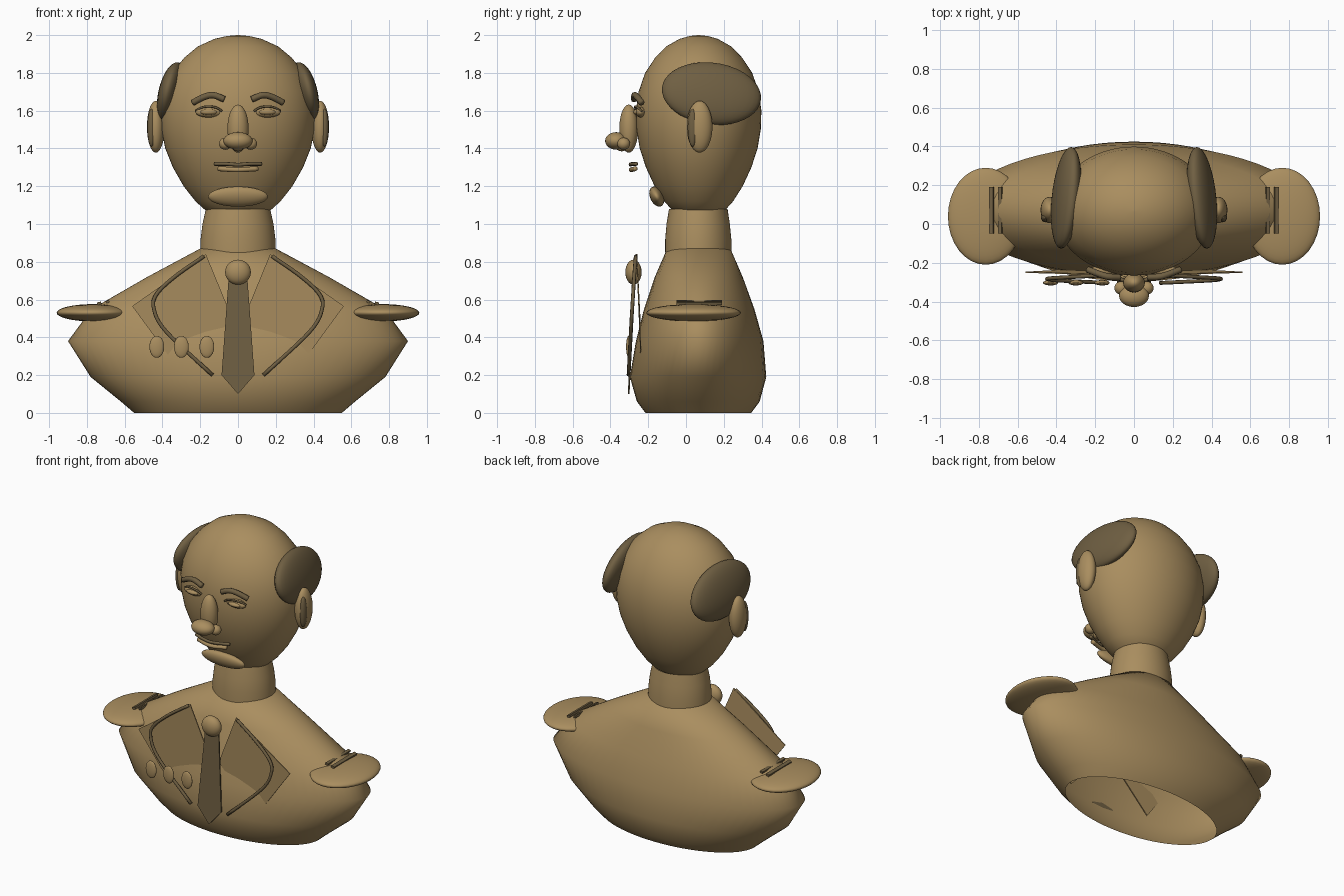
import bpy, bmesh, math
from mathutils import Matrix, Vector, Euler

if "Cube" in bpy.data.objects:
    bpy.data.objects.remove(bpy.data.objects["Cube"])


def material(name, rgb):
    m = bpy.data.materials.new(name)
    m.diffuse_color = (*rgb, 1)
    m.use_nodes = True
    m.node_tree.nodes["Principled BSDF"].inputs["Base Color"].default_value = m.diffuse_color
    return m


BRONZE = material("bronze", (0.40, 0.27, 0.115))
DARK = material("dark_bronze", (0.16, 0.115, 0.055))


def finish(name, bm, mat, smooth=True):
    bmesh.ops.recalc_face_normals(bm, faces=bm.faces)
    me = bpy.data.meshes.new(name)
    bm.to_mesh(me)
    bm.free()
    me.materials.append(mat)
    ob = bpy.data.objects.new(name, me)
    bpy.context.collection.objects.link(ob)
    for p in me.polygons:
        p.use_smooth = smooth
    return ob


def blob(name, loc, half, mat=BRONZE, rot=(0, 0, 0)):
    bm = bmesh.new()
    bmesh.ops.create_uvsphere(bm, u_segments=32, v_segments=20, radius=1)
    rotation = Euler([math.radians(a) for a in rot]).to_matrix().to_4x4()
    bm.transform(Matrix.Translation(loc) @ rotation @ Matrix.Diagonal((*half, 1)))
    return finish(name, bm, mat)


def loft(name, rings, mat=BRONZE, cap_bottom=False, cap_top=False, n=64):
    """Stack of ellipses: (z, half width, front y, back y)."""
    bm = bmesh.new()
    loops = []
    for z, w, front, back in rings:
        c, d = (front + back) / 2, (back - front) / 2
        loops.append([bm.verts.new((w * math.cos(2 * math.pi * i / n),
                                    c + d * math.sin(2 * math.pi * i / n), z)) for i in range(n)])
    for a, b in zip(loops, loops[1:]):
        for i in range(n):
            j = (i + 1) % n
            bm.faces.new((a[i], a[j], b[j], b[i]))
    if cap_bottom:
        bm.faces.new(loops[0])
    if cap_top:
        bm.faces.new(loops[-1])
    return finish(name, bm, mat)


def tube(name, pts, r, mat=DARK, steps=6, sides=8, flat=1.0):
    """Round rod along a smooth path through pts."""
    p = [Vector(q) for q in pts]
    p = [2 * p[0] - p[1]] + p + [2 * p[-1] - p[-2]]
    path = []
    for a, b, c, d in zip(p, p[1:], p[2:], p[3:]):
        for s in range(steps):
            t = s / steps
            path.append(0.5 * (2 * b + (c - a) * t + (2 * a - 5 * b + 4 * c - d) * t * t
                               + (3 * b - a - 3 * c + d) * t ** 3))
    path.append(p[-2])
    bm = bmesh.new()
    loops = []
    for i, q in enumerate(path):
        tan = (path[min(i + 1, len(path) - 1)] - path[max(i - 1, 0)]).normalized()
        u = tan.cross(Vector((0, 1, 0))).normalized()
        v = tan.cross(u)
        loops.append([bm.verts.new(q + u * r * math.cos(2 * math.pi * k / sides)
                                   + v * r * flat * math.sin(2 * math.pi * k / sides))
                      for k in range(sides)])
    for a, b in zip(loops, loops[1:]):
        for k in range(sides):
            j = (k + 1) % sides
            bm.faces.new((a[k], a[j], b[j], b[k]))
    bm.faces.new(loops[0])
    bm.faces.new(loops[-1])
    return finish(name, bm, mat)


def plate(name, pts, mat, thick=0.006):
    bm = bmesh.new()
    face = bm.faces.new([bm.verts.new(p) for p in pts])
    new = bmesh.ops.extrude_face_region(bm, geom=[face])["geom"]
    bmesh.ops.translate(bm, vec=(0, thick, 0),
                        verts=[g for g in new if isinstance(g, bmesh.types.BMVert)])
    return finish(name, bm, mat, False)


def box(name, loc, size, mat, tilt=0):
    bm = bmesh.new()
    bmesh.ops.create_cube(bm, size=1)
    bm.transform(Matrix.Translation(loc) @ Matrix.Rotation(tilt, 4, 'Y')
                 @ Matrix.Diagonal((*size, 1)))
    return finish(name, bm, mat, False)


# torso (open underneath), neck and egg-shaped head
loft("torso", [(0, .55, -.215, .345), (.06, .62, -.26, .39), (.19, .78, -.297, .425),
               (.38, .90, -.265, .41), (.55, .775, -.222, .362), (.72, .48, -.165, .30),
               (.87, .20, -.10, .235)], cap_top=True)
loft("neck", [(.85, .20, -.11, .24), (.92, .198, -.11, .24), (1.0, .188, -.103, .232),
              (1.08, .17, -.09, .22)])
HEAD = [(1.05, .13), (1.075, .175), (1.12, .225), (1.2, .288), (1.3, .345), (1.4, .385),
        (1.5, .406), (1.6, .41), (1.7, .393), (1.8, .35), (1.88, .285), (1.94, .213),
        (1.98, .125), (1.995, .06), (2.0, .005)]
loft("head", [(z, w, .067 - w * .81, .067 + w * .81) for z, w in HEAD],
     cap_bottom=True, cap_top=True)

# nose, lips and chin
blob("nose_bridge", (0, -.303, 1.505), (.056, .05, .127))
blob("nose_tip", (0, -.37, 1.44), (.077, .058, .046))
blob("nose_base", (0, -.34, 1.405), (.03, .03, .02))
tube("upper_lip", [(-.125, -.262, 1.318), (-.06, -.288, 1.318), (0, -.294, 1.314),
                   (.06, -.288, 1.318), (.125, -.262, 1.318)], .010)
tube("lower_lip", [(-.105, -.268, 1.293), (0, -.29, 1.287), (.105, -.268, 1.293)], .013, BRONZE)
blob("chin", (0, -.155, 1.145), (.158, .035, .056), rot=(25, 0, 0))

for side, s in (("left", -1), ("right", 1)):
    # face details
    blob(f"nostril_{side}", (s * .067, -.33, 1.425), (.034, .034, .032))
    blob(f"eyelid_{side}", (s * .155, -.24, 1.592), (.07, .028, .028))
    blob(f"eyeball_{side}", (s * .155, -.255, 1.592), (.045, .025, .016))
    tube(f"lid_line_{side}", [(s * .085, -.262, 1.598), (s * .115, -.270, 1.616),
                              (s * .155, -.268, 1.622), (s * .195, -.255, 1.616),
                              (s * .225, -.235, 1.598)], .006)
    tube(f"eyebrow_{side}", [(s * .072, -.275, 1.66), (s * .13, -.272, 1.682),
                             (s * .18, -.258, 1.672), (s * .24, -.235, 1.642)], .017)
    # ears and side hair
    blob(f"ear_{side}", (s * .435, .072, 1.515), (.047, .068, .137))
    blob(f"inner_ear_{side}", (s * .458, .035, 1.51), (.022, .026, .10), DARK)
    blob(f"side_hair_{side}", (s * .35, .135, 1.69), (.066, .265, .168), DARK,
         (-7, -s * 13, s * 7))
    # lapel plate with piping
    plate(f"lapel_{side}", [(s * .17, -.264, .84), (s * .56, -.252, .565),
                            (s * .30, -.238, .21), (s * .03, -.247, .50)], BRONZE)
    tube(f"lapel_piping_{side}", [(s * .18, -.266, .83), (s * .33, -.274, .725),
                                  (s * .43, -.28, .63), (s * .445, -.285, .55),
                                  (s * .38, -.292, .43), (s * .135, -.304, .20)], .010)
    # epaulette with two bars
    blob(f"epaulette_{side}", (s * .765, .04, .53), (.195, .25, .046))
    box(f"epaulette_bar_outer_{side}", (s * .735, .07, .58), (.022, .24, .014), DARK, s * .3)
    box(f"epaulette_bar_inner_{side}", (s * .69, .07, .588), (.018, .24, .014), DARK, s * .3)

# tie and knot
plate("tie", [(-.05, -.276, .71), (.05, -.276, .71), (.087, -.303, .2), (0, -.308, .1),
              (-.087, -.303, .2)], DARK, .009)
blob("tie_knot", (0, -.278, .745), (.068, .043, .066))

# medals
for i, x in enumerate((-.43, -.30, -.165)):
    blob(f"medal_{i + 1}", (x, -.303, .35), (.039, .014, .058))
